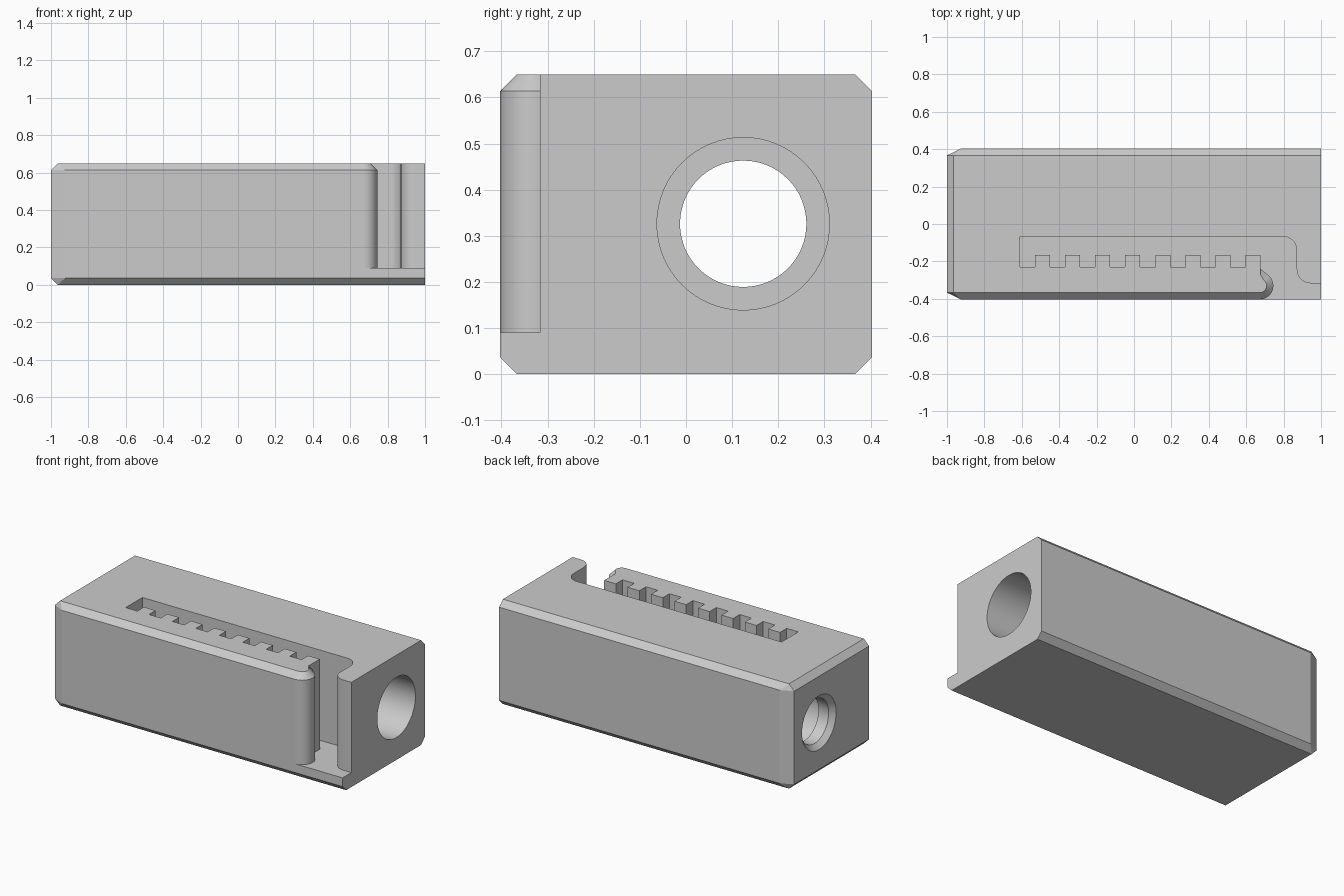
import bpy
import bmesh
from math import sin, cos, pi, radians

if "Cube" in bpy.data.objects:
    bpy.data.objects.remove(bpy.data.objects["Cube"])

HALF_Y, TOP, BEVEL, FLOOR = 0.403, 0.65, 0.036, 0.09

grey = bpy.data.materials.new("plain grey")
grey.use_nodes = True
colour = (0.6, 0.6, 0.6, 1)
grey.diffuse_color = colour
grey.node_tree.nodes["Principled BSDF"].inputs["Base Color"].default_value = colour


def make_object(name, bm):
    bmesh.ops.recalc_face_normals(bm, faces=bm.faces)
    mesh = bpy.data.meshes.new(name)
    bm.to_mesh(mesh)
    bm.free()
    mesh.materials.append(grey)
    obj = bpy.data.objects.new(name, mesh)
    bpy.context.collection.objects.link(obj)
    return obj


def loft(name, rings):
    """Closed solid through rings of equal point count."""
    bm = bmesh.new()
    loops = [[bm.verts.new(p) for p in ring] for ring in rings]
    for low, high in zip(loops, loops[1:]):
        for i in range(len(low)):
            j = (i + 1) % len(low)
            bm.faces.new((low[i], low[j], high[j], high[i]))
    bm.faces.new(loops[0][::-1])
    bm.faces.new(loops[-1])
    bmesh.ops.triangulate(bm, faces=[f for f in bm.faces if len(f.verts) == 4])
    return make_object(name, bm)


def arc(cx, cy, r, start, end, steps=12):
    angles = [radians(start + (end - start) * i / steps) for i in range(steps + 1)]
    return [(cx + r * cos(a), cy + r * sin(a), cos(a), sin(a)) for a in angles]


# Block with bevelled long edges and a bevelled closed end
bm = bmesh.new()
for sy in (-1, 1):
    for z, inset in ((0, BEVEL), (TOP, -BEVEL)):
        inner = sy * (HALF_Y - BEVEL)
        for p in ((1, inner, z), (1, sy * HALF_Y, z + inset),
                  (-1, inner, z + inset), (BEVEL - 1, inner, z),
                  (-0.925, sy * HALF_Y, z + inset)):
            bm.verts.new(p)
bmesh.ops.convex_hull(bm, input=bm.verts)
bmesh.ops.dissolve_limit(bm, angle_limit=0.01, verts=bm.verts, edges=bm.edges)
body = make_object("body", bm)

# Slot outline: x, y, and the direction in which its rim bevel spreads
still = (0, 0)
outline = [(-0.61, -0.066, *still), (-0.61, -0.23, *still)]
for i in range(8):
    x = -0.53 + 0.161 * i
    outline += [(x, -0.23, *still), (x, -0.165, *still), (x + 0.08, -0.165, *still)]
    if i < 7:
        outline.append((x + 0.08, -0.23, *still))
outline.append((outline[-1][0], -0.24, 0, 1))
outline += arc(0.672, -0.33, 0.073, 55, -87, 14)
outline += [(0.68, -0.45, *still), (1.05, -0.45, *still), (1.05, -0.317, *still)]
outline += [(x, y, *still) for x, y, _, _ in arc(0.945, -0.242, 0.075, 270, 180)]
outline += [(x, y, *still) for x, y, _, _ in arc(0.795, -0.141, 0.075, 0, 90)]

rings = []
for z, spread in ((FLOOR, 0), (TOP - BEVEL, 0), (TOP + 0.004, BEVEL + 0.004)):
    rings.append([(x - dx * spread, y - dy * spread, z) for x, y, dx, dy in outline])
slot = loft("slot_cutter", rings)

# Stepped bore with a countersunk small end
sides = 64
bore = loft("bore_cutter", [
    [(x, 0.124 + r * cos(2 * pi * i / sides), 0.326 + r * sin(2 * pi * i / sides))
     for i in range(sides)]
    for x, r in ((-1.01, 0.177), (-0.97, 0.137), (-0.9, 0.137), (-0.9, 0.187), (1.05, 0.187))])

# Cut the slot and the bore
bpy.context.view_layer.objects.active = body
for cutter in (slot, bore):
    cutter.hide_render = True
    mod = body.modifiers.new(cutter.name, "BOOLEAN")
    mod.operation = "DIFFERENCE"
    mod.solver = "EXACT"
    mod.object = cutter
    bpy.ops.object.modifier_apply(modifier=mod.name)
    bpy.data.objects.remove(cutter)

# Smooth the curved walls, keep the bevels crisp
bpy.ops.object.select_all(action="DESELECT")
body.select_set(True)
bpy.ops.object.shade_smooth_by_angle(angle=radians(20))
